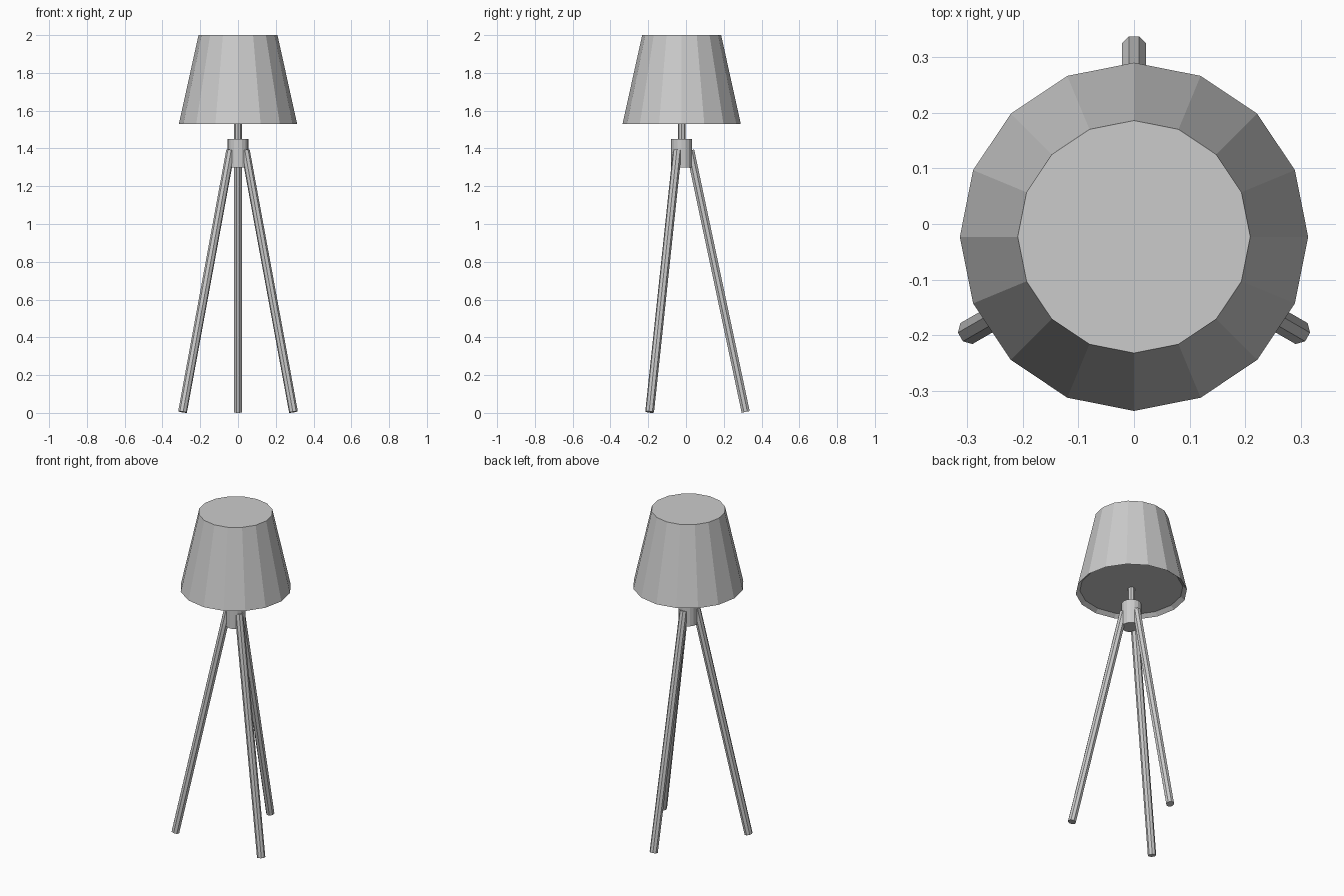
import bpy, bmesh, math
from mathutils import Vector, Matrix

cube = bpy.data.objects.get("Cube")
if cube:
    bpy.data.objects.remove(cube, do_unlink=True)

AXIS_Y = -0.023

grey = bpy.data.materials.new("warm_grey")
grey.use_nodes = True
colour = (0.6, 0.6, 0.6, 1)
grey.diffuse_color = colour
grey.node_tree.nodes["Principled BSDF"].inputs["Base Color"].default_value = colour


def add_object(name, bm):
    bmesh.ops.recalc_face_normals(bm, faces=bm.faces)
    mesh = bpy.data.meshes.new(name)
    bm.to_mesh(mesh)
    bm.free()
    mesh.materials.append(grey)
    obj = bpy.data.objects.new(name, mesh)
    bpy.context.collection.objects.link(obj)
    return obj


def lathe(name, profile, sides, turn=0.0):
    """Closed faceted solid from (radius, z) rings, capped at both ends."""
    bm = bmesh.new()
    rings = []
    for r, z in profile:
        angles = [turn + 2 * math.pi * i / sides for i in range(sides)]
        rings.append([bm.verts.new((r * math.cos(a), AXIS_Y + r * math.sin(a), z)) for a in angles])
    for low, high in zip(rings, rings[1:]):
        for i in range(sides):
            j = (i + 1) % sides
            bm.faces.new((low[i], low[j], high[j], high[i]))
    bm.faces.new(rings[0])
    bm.faces.new(rings[-1])
    return add_object(name, bm)


def rod(name, start, end, radius, sides, heading):
    """Straight rod with square-cut ends, one flat facing outwards."""
    direction = end - start
    bm = bmesh.new()
    bmesh.ops.create_cone(bm, cap_ends=True, segments=sides, radius1=radius,
                          radius2=radius, depth=direction.length)
    # spin a flat towards the heading, lean outwards, then place
    z = direction.normalized()
    side = Vector((-math.sin(heading), math.cos(heading), 0))
    out = side.cross(z)
    frame = Matrix((out, side, z)).transposed().to_4x4()
    spin = Matrix.Rotation(math.pi / sides, 4, "Z")
    bm.transform(Matrix.Translation((start + end) / 2) @ frame @ spin)
    return add_object(name, bm)


# Shade: solid drum with a shallow bevelled recess underneath
lathe("lamp_shade", [(0.29, 1.55), (0.313, 1.53), (0.209, 2.0)], 16)

# Stem and hub
lathe("stem", [(0.02, 1.44), (0.02, 1.555)], 8)
lathe("hub", [(0.056, 1.30), (0.056, 1.45)], 16)

# Tripod legs
for name, degrees in (("back_leg", 90), ("front_right_leg", 210), ("front_left_leg", 330)):
    a = math.radians(degrees)
    out = Vector((math.cos(a), math.sin(a), 0))
    base = Vector((0, AXIS_Y, 0))
    foot = base + out * 0.339 + Vector((0, 0, 0.005))
    top = base + out * 0.045 + Vector((0, 0, 1.39))
    rod(name, foot, top, 0.0235, 8, a)
